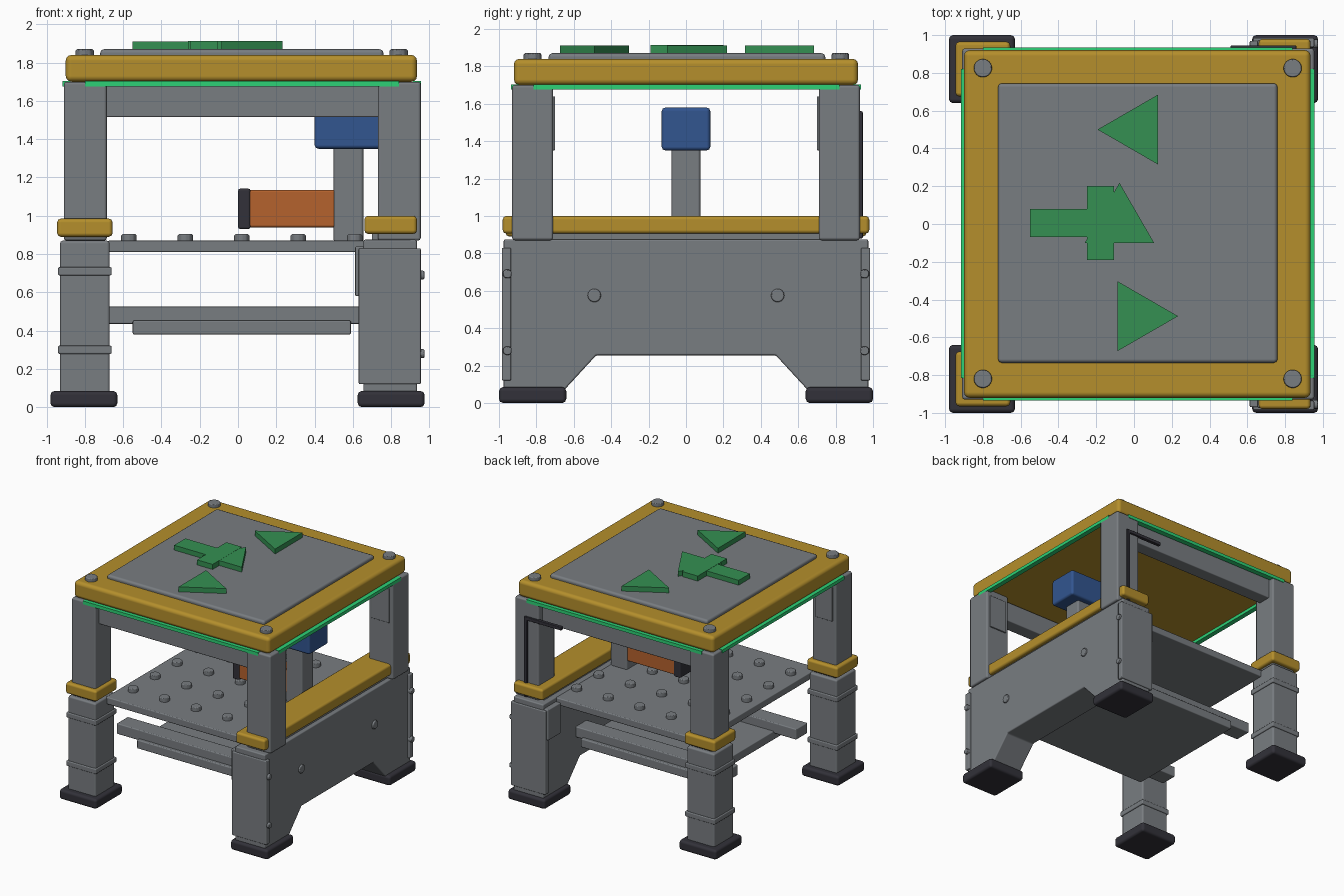
import bpy, bmesh, math
from mathutils import Matrix

old = bpy.data.objects.get("Cube")
if old:
    bpy.data.objects.remove(old, do_unlink=True)


def material(name, rgb):
    m = bpy.data.materials.new(name)
    m.use_nodes = True
    m.diffuse_color = (*rgb, 1)
    m.node_tree.nodes["Principled BSDF"].inputs["Base Color"].default_value = (*rgb, 1)
    return m


GREY = material("steel grey", (0.19, 0.205, 0.22))
GOLD = material("gold yellow", (0.46, 0.275, 0.025))
GREEN = material("arrow green", (0.035, 0.28, 0.085))
GLOW = material("bright green", (0.026, 0.64, 0.18))
BLUE = material("blue", (0.032, 0.092, 0.28))
ORANGE = material("orange", (0.46, 0.122, 0.026))
DARK = material("dark rubber", (0.032, 0.031, 0.041))


def finish(name, bm, mat, bevel=0.0, segments=2):
    bmesh.ops.recalc_face_normals(bm, faces=bm.faces)
    mesh = bpy.data.meshes.new(name)
    bm.to_mesh(mesh)
    bm.free()
    mesh.materials.append(mat)
    ob = bpy.data.objects.new(name, mesh)
    bpy.context.collection.objects.link(ob)
    if bevel:
        mesh.polygons.foreach_set("use_smooth", [True] * len(mesh.polygons))
        mod = ob.modifiers.new("rounded edges", "BEVEL")
        mod.width = bevel
        mod.segments = segments
        mod.harden_normals = True
    return ob


def box(name, xs, ys, zs, mat, bevel=0.01, segments=2):
    bm = bmesh.new()
    bmesh.ops.create_cube(bm, size=1)
    for v in bm.verts:
        for i, (a, b) in enumerate((xs, ys, zs)):
            v.co[i] = (a + b) / 2 + v.co[i] * (b - a)
    return finish(name, bm, mat, bevel, segments)


def stud(name, centre, radius, depth, mat, axis="Z", sides=10, bevel=0.008):
    bm = bmesh.new()
    turn = Matrix.Rotation(math.pi / 2, 4, "Y") if axis == "X" else Matrix()
    bmesh.ops.create_cone(bm, cap_ends=True, segments=sides, radius1=radius, radius2=radius,
                          depth=depth, matrix=Matrix.Translation(centre) @ turn)
    return finish(name, bm, mat, bevel, 1)


def prism(name, points, offset, mat, bevel=0.0):
    """Extrude a flat outline of 3D points along offset."""
    bm = bmesh.new()
    face = bm.faces.new([bm.verts.new(p) for p in points])
    ext = bmesh.ops.extrude_face_region(bm, geom=[face])
    bmesh.ops.translate(bm, vec=offset,
                        verts=[g for g in ext["geom"] if isinstance(g, bmesh.types.BMVert)])
    return finish(name, bm, mat, bevel)


def span(s, a, b):
    """Interval from a to b, mirrored when s is negative."""
    return (a, b) if s > 0 else (-b, -a)


# Table top
box("top_frame", (-0.90, 0.935), (-0.92, 0.92), (1.70, 1.84), GOLD, 0.03, 3)
box("top_plate", (-0.72, 0.76), (-0.735, 0.745), (1.82, 1.87), GREY, 0.02)
for x in (-0.80, 0.84):
    for y in (-0.82, 0.825):
        stud("top_bolt", (x, y, 1.845), 0.05, 0.05, GREY)

# Light strips under the frame
for s in (-1, 1):
    box("light_strip_end", (-0.80, 0.84), span(s, 0.89, 0.935), (1.675, 1.703), GLOW, 0)
    x = 0.02 + s * 0.915
    box("light_strip_side", (x - 0.022, x + 0.02), (-0.815, 0.82), (1.675, 1.703), GLOW, 0)

# Direction arrows
def triangle(cx, cy, angle):
    pts = []
    for k in range(3):
        a = math.radians(angle + 120 * k)
        pts.append((cx + 0.213 * math.cos(a), cy + 0.213 * math.sin(a), 1.86))
    prism("arrow_triangle", pts, (0, 0, 0.052), GREEN)


triangle(0.02, 0.5, 180)
triangle(0.02, -0.488, 0)
triangle(-0.077, 0.005, 90)
box("arrow_shaft", (-0.55, -0.2), (-0.07, 0.08), (1.86, 1.911), GREEN, 0)
box("arrow_block", (-0.25, -0.105), (-0.19, 0.20), (1.86, 1.913), GREEN, 0)

# Legs, collars, feet and beams, front and back
for s in (-1, 1):
    for x0, x1 in ((-0.91, -0.685), (0.73, 0.955)):
        box("upper_leg", (x0, x1), span(s, 0.71, 0.93), (0.87, 1.70), GREY, 0.015)
        box("leg_plate", (x0 + 0.03, x1 - 0.03), span(s, 0.70, 0.72), (1.35, 1.64), GREY, 0.005)
    box("cross_beam", (-0.70, 0.74), span(s, 0.76, 0.88), (1.515, 1.69), GREY, 0.008)
    box("leg_collar", (-0.945, -0.655), span(s, 0.675, 0.965), (0.89, 0.985), GOLD, 0.02)
    box("lower_leg", (-0.93, -0.67), span(s, 0.69, 0.95), (0.06, 0.87), GREY, 0.015)
    for z in (0.30, 0.71):
        box("leg_band", (-0.94, -0.66), span(s, 0.68, 0.96), (z - 0.022, z + 0.022), GREY, 0.008)
    for x0 in (-0.98, 0.625):
        box("foot", (x0, x0 + 0.35), span(s, 0.64, 1.0), (0, 0.085), DARK, 0.022)

# Side panel with arched cut-out
outline = [(-0.975, 0.07), (-0.65, 0.07), (-0.48, 0.255)]
outline += [(-y, z) for y, z in reversed(outline)] + [(0.975, 0.875), (-0.975, 0.875)]
prism("side_panel", [(0.655, y, z) for y, z in outline], (0.28, 0, 0), GREY, 0.01)
for s in (-1, 1):
    box("corner_plate", (0.63, 0.955), span(s, 0.935, 0.985), (0.12, 0.83), GREY, 0.008)
    box("corner_tab", (0.612, 0.66), span(s, 0.80, 0.97), (0.58, 0.84), GREY, 0.008)
    stud("panel_rivet", (0.935, s * 0.49, 0.575), 0.036, 0.03, GREY, "X", 14)
    for z in (0.28, 0.69):
        stud("corner_bolt", (0.955, s * 0.955, z), 0.025, 0.04, GREY, "X", 12)
box("side_rail", (0.66, 0.935), (-0.98, 0.98), (0.905, 1.0), GOLD, 0.02)
box("rail_seat", (0.70, 0.90), (-0.90, 0.90), (0.86, 0.91), GREY, 0)

# Studded shelf
box("shelf", (-0.68, 0.67), (-0.80, 0.80), (0.81, 0.87), GREY, 0.008)
for i in range(5):
    for j in range(5):
        stud("shelf_stud", (-0.57 + 0.295 * i, -0.59 + 0.295 * j, 0.88), 0.042, 0.05, GREY)

# Lower rails and tray
for s in (-1, 1):
    box("lower_rail", (-0.76, 0.67), span(s, 0.39, 0.54), (0.435, 0.525), GREY, 0.008)
box("lower_tray", (-0.55, 0.59), (-0.57, 0.57), (0.38, 0.453), GREY, 0.008)

# Post with block head and side handle
box("post", (0.50, 0.655), (-0.077, 0.077), (0.86, 1.37), GREY, 0.015)
box("post_head", (0.40, 0.76), (-0.13, 0.13), (1.35, 1.58), BLUE, 0.02)
box("handle", (0.05, 0.51), (-0.068, 0.068), (0.94, 1.135), ORANGE, 0.012)
box("handle_cap", (0.0, 0.065), (-0.076, 0.076), (0.93, 1.142), DARK, 0.012)

# Bent rod on the back leg
box("rod_upright", (0.83, 0.86), (0.915, 0.945), (0.88, 1.56), DARK, 0.006)
box("rod_arm", (0.51, 0.86), (0.915, 0.945), (1.53, 1.56), DARK, 0.006)
